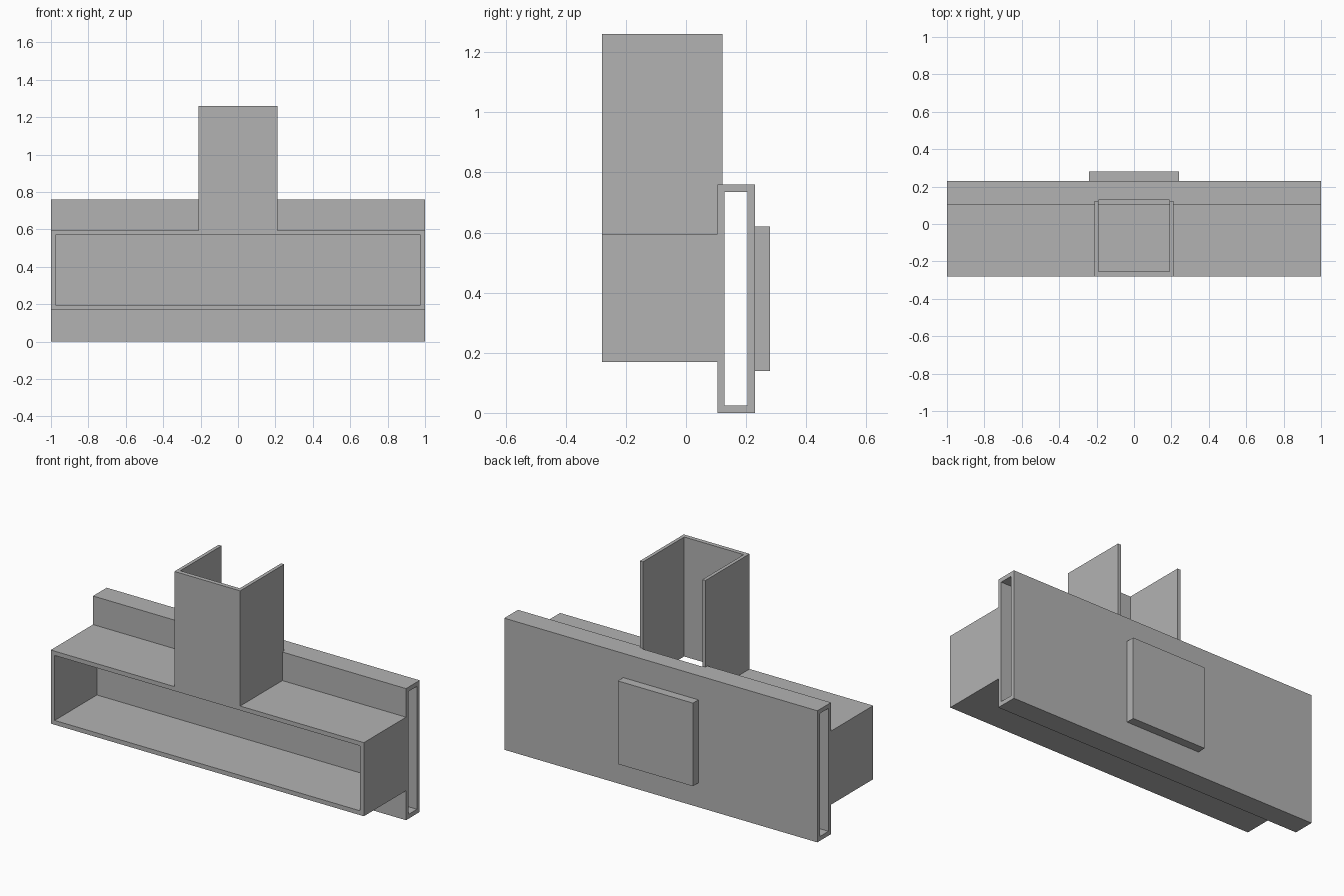
import bpy
import bmesh
from mathutils import Vector

if "Cube" in bpy.data.objects:
    bpy.data.objects.remove(bpy.data.objects["Cube"], do_unlink=True)

grey = bpy.data.materials.new("plain grey")
grey.use_nodes = True
grey.diffuse_color = (0.45, 0.45, 0.45, 1)
grey.node_tree.nodes["Principled BSDF"].inputs["Base Color"].default_value = grey.diffuse_color


def block(name, half_width, y, z):
    """Box centred on x, spanning the y and z ranges."""
    low = Vector((-half_width, y[0], z[0]))
    high = Vector((half_width, y[1], z[1]))
    bm = bmesh.new()
    bmesh.ops.create_cube(bm, size=1)
    for v in bm.verts:
        v.co = (low + high) / 2 + v.co * (high - low)
    mesh = bpy.data.meshes.new(name)
    bm.to_mesh(mesh)
    bm.free()
    mesh.materials.append(grey)
    ob = bpy.data.objects.new(name, mesh)
    bpy.context.collection.objects.link(ob)
    return ob


def cut(ob, half_width, y, z):
    """Remove a box-shaped volume from the object."""
    cutter = block("cutter", half_width, y, z)
    cutter.hide_render = True
    mod = ob.modifiers.new("cut", "BOOLEAN")
    mod.operation = "DIFFERENCE"
    mod.solver = "EXACT"
    mod.object = cutter
    bpy.context.view_layer.objects.active = ob
    bpy.ops.object.modifier_apply(modifier=mod.name)
    bpy.data.objects.remove(cutter, do_unlink=True)


wall = 0.025
front, back = -0.28, 0.28
beam_front, beam_back, beam_top = 0.105, 0.23, 0.76
tray_low, tray_high = 0.17, 0.595
column_top, column_half = 1.26, 0.21
# Shaft inside the column, continuing down into the tray
shaft_half = column_half - 0.02
shaft_y = (front + wall, beam_front + wall - 0.002)
shaft_z = (tray_high - wall, 2)

# Tall hollow beam, open at both ends
beam = block("rear_beam", 1, (beam_front, beam_back), (0, beam_top))
cut(beam, 2, (beam_front + wall - 0.002, beam_back - wall), (wall, beam_top - wall))
cut(beam, shaft_half, shaft_y, shaft_z)

# Long tray, open to the front and closed behind by the beam
tray = block("front_tray", 1, (front, beam_front), (tray_low, tray_high))
cut(tray, 1 - wall, (-1, 1), (tray_low + wall, tray_high - wall))
cut(tray, shaft_half, shaft_y, (tray_high - 2 * wall, 2))

# Upright channel, open to the back
column = block("upright_channel", column_half, (front, 0.122), (tray_high, column_top))
cut(column, shaft_half, (front + wall, 1), (0, 2))

# Solid plate on the back
block("back_plate", 0.24, (beam_back, back), (0.14, 0.62))
